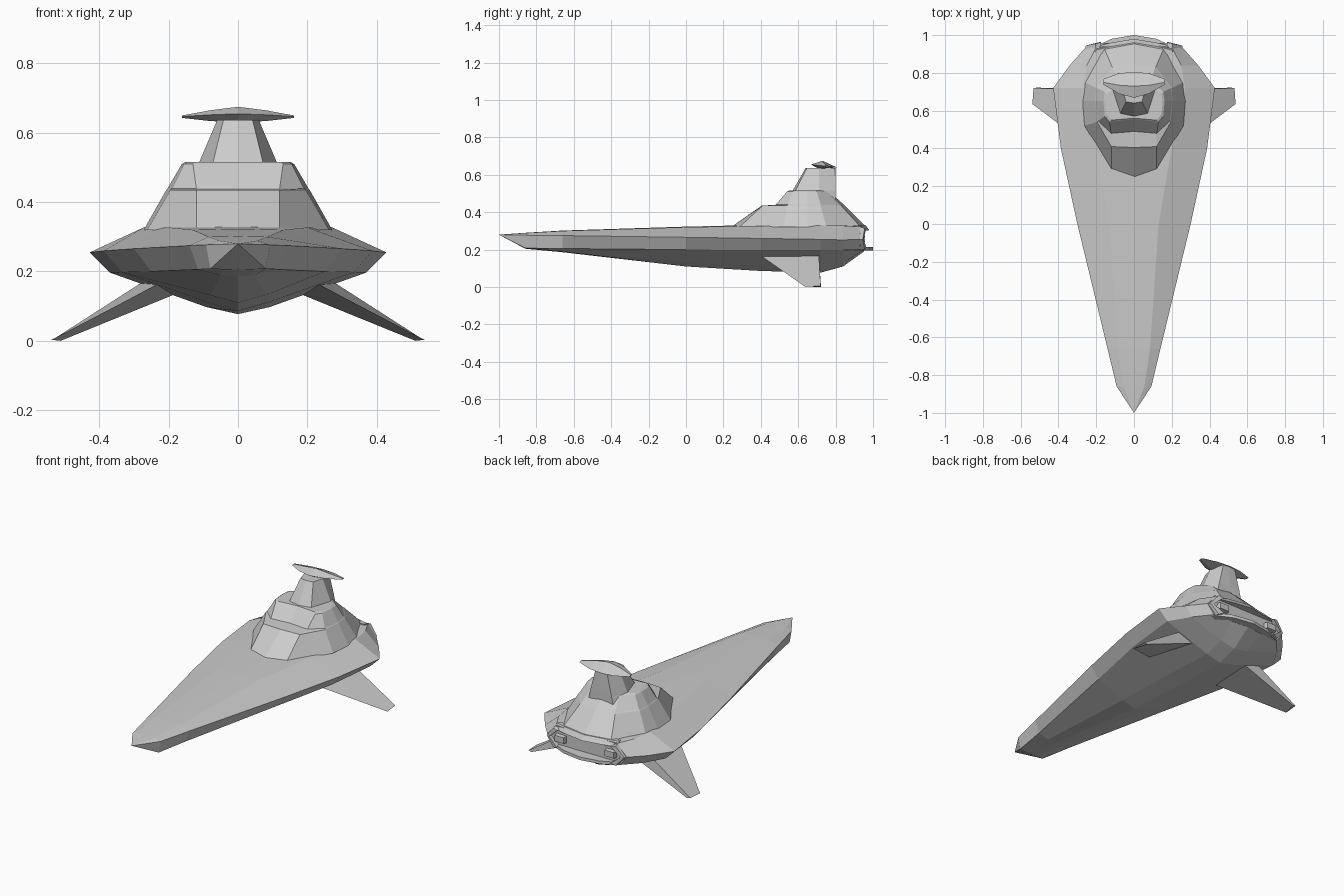
import bpy, bmesh


def loft(name, rings):
    """Skin a list of equal-length closed rings of 3D points, capping both ends."""
    bm = bmesh.new()
    loops = [[bm.verts.new(p) for p in ring] for ring in rings]
    n = len(loops[0])
    for a, b in zip(loops, loops[1:]):
        for i in range(n):
            j = (i + 1) % n
            bm.faces.new((a[i], a[j], b[j], b[i]))
    bm.faces.new(loops[0])
    bm.faces.new(loops[-1])
    bmesh.ops.remove_doubles(bm, verts=bm.verts, dist=0.0005)
    bmesh.ops.recalc_face_normals(bm, faces=bm.faces)
    me = bpy.data.meshes.new(name)
    bm.to_mesh(me)
    bm.free()
    ob = bpy.data.objects.new(name, me)
    bpy.context.collection.objects.link(ob)
    return ob


def mirrored(half):
    """Complete a half ring whose first and last points lie on x = 0."""
    return half + [(-x, y, z) for x, y, z in half[-2:0:-1]]


def level(z, half):
    """Horizontal ring at height z from half-outline points (x, y)."""
    return mirrored([(x, y, z) for x, y in half])


def mirror_x(ob):
    ob.modifiers.new("mirror", 'MIRROR').use_axis[0] = True


# Hull stations: y, top z, shoulder x/z, rim x/z, chine x/z, bilge x/z, keel z
stations = [
    (-0.86, .290, .055, .289, .092, .277, .080, .208, .040, .206, .205),
    (-0.66, .302, .085, .300, .140, .275, .115, .206, .050, .190, .186),
    (0.00, .323, .130, .320, .300, .266, .250, .200, .080, .132, .110),
    (0.40, .332, .200, .327, .387, .260, .335, .198, .090, .112, .086),
    (0.72, .333, .270, .328, .428, .255, .370, .197, .090, .097, .077),
    (0.84, .333, .250, .328, .340, .252, .300, .197, .090, .128, .110),
    (0.955, .332, .200, .322, .262, .255, .220, .200, .100, .195, .193),
]
rings = [[(0, -1, .28)] * 10]
for y, zt, xs, zs, xr, zr, xc, zc, xb, zb, zk in stations:
    bend = 0.1 if y > 0.9 else 0
    half = [(0, zt), (xs, zs), (xr, zr), (xc, zc), (xb, zb), (0, zk)]
    rings.append(mirrored([(x, y - bend * x, z) for x, z in half]))
loft("hull", rings)

# Stepped superstructure on the rear deck
loft("superstructure", [
    level(.32, [(0, .24), (.12, .285), (.262, .52), (.272, .65), (.262, .75), (.16, .935), (0, .965)]),
    level(.435, [(0, .405), (.12, .41), (.195, .54), (.207, .65), (.20, .72), (.115, .83), (0, .85)]),
    level(.44, [(0, .49), (.12, .48), (.19, .545), (.203, .65), (.195, .72), (.11, .825), (0, .845)]),
    level(.51, [(0, .555), (.13, .54), (.155, .57), (.162, .65), (.155, .70), (.09, .755), (0, .765)]),
    level(.516, [(0, .56), (.12, .55), (.145, .58), (.152, .65), (.145, .69), (.08, .74), (0, .75)]),
])

# Bridge neck
loft("bridge_neck", [
    level(.47, [(0, .555), (.085, .575), (.13, .71), (.08, .80), (0, .80)]),
    level(.515, [(0, .57), (.072, .585), (.112, .71), (.07, .80), (0, .80)]),
    level(.637, [(0, .64), (.042, .647), (.060, .71), (.04, .797), (0, .80)]),
])

# Swept bridge head, lofted sideways
center = [(.668, .655), (.73, .675), (.805, .640), (.715, .630)]
middle = [(.69, .652), (.735, .665), (.798, .640), (.73, .634)]
tip = [(.738, .647), (.75, .650), (.768, .645), (.752, .643)]
loft("bridge_head", [[(x, y, z) for y, z in prof] for x, prof in
                     ((-.162, tip), (-.08, middle), (0, center), (.08, middle), (.162, tip))])

# Splayed lower fins
fin = loft("fin", [
    [(.225, .40, .167), (.275, .71, .170), (.18, .71, .135)],
    [(.538, .635, .003), (.532, .72, .005), (.512, .722, .0)],
])
mirror_x(fin)

# Stern lips above and below the engine recess
for name, z0, z1, yc in (("upper_stern_lip", .303, .331, .98),
                         ("lower_stern_lip", .196, .214, 1.0)):
    out = [(0, .90), (.20, .90), (.205, .94), (.12, yc - .02), (0, yc)]
    loft(name, [level(z0, out), level(z1, [(x, y - (.02 if y > .93 and z1 > .3 else 0)) for x, y in out])])

# Slanted recess sides joining the lips
side = loft("recess_side", [
    [(.205, .91, .325), (.205, .955, .315), (.175, .962, .308), (.175, .91, .308)],
    [(.262, .90, .255), (.255, .945, .255), (.235, .950, .255), (.235, .90, .255)],
    [(.215, .91, .197), (.205, .955, .200), (.175, .965, .210), (.175, .91, .210)],
])
mirror_x(side)

# Engine blocks in the recess
engine = loft("engine_block", [
    [(x, .92, z) for x, z in ((.13, .235), (.20, .235), (.20, .28), (.13, .28))],
    [(x, .958, z) for x, z in ((.135, .24), (.195, .24), (.195, .275), (.135, .275))],
])
mirror_x(engine)
